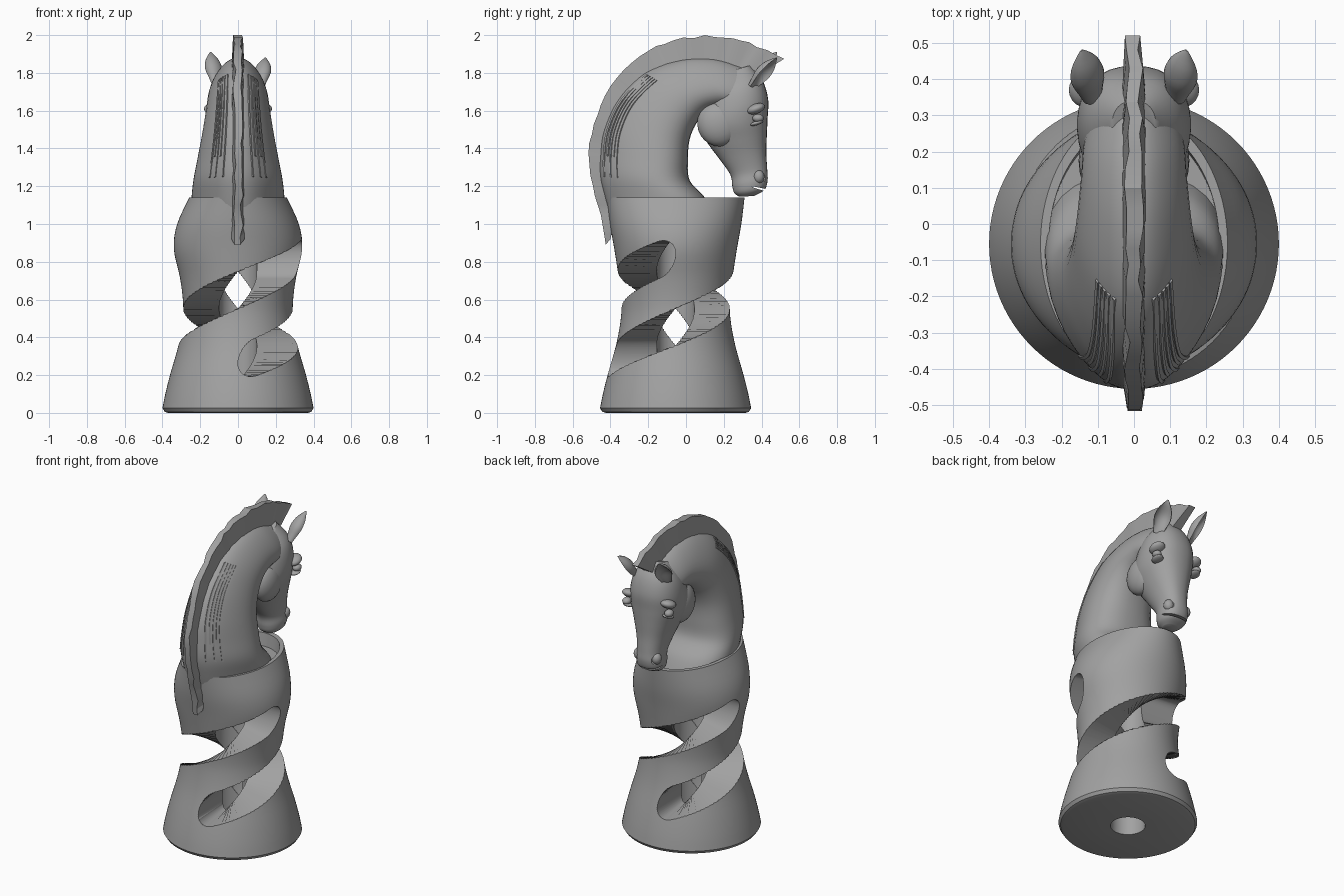
import bpy, bmesh, math, random
from mathutils import Vector, Matrix

random.seed(4)
cube = bpy.data.objects.get("Cube")
if cube:
    bpy.data.objects.remove(cube)

CY = -0.055          # y of the base axis
grey = bpy.data.materials.new("stone_grey")
grey.use_nodes = True
COLOR = (0.36, 0.36, 0.36, 1)
grey.diffuse_color = COLOR
grey.node_tree.nodes["Principled BSDF"].inputs["Base Color"].default_value = COLOR


def smooth_path(points, steps):
    """Catmull-Rom interpolation through tuples of any length."""
    pts = [Vector(p) for p in points]
    out = []
    for i in range(len(pts) - 1):
        p0, p1 = pts[max(i - 1, 0)], pts[i]
        p2, p3 = pts[i + 1], pts[min(i + 2, len(pts) - 1)]
        for s in range(steps):
            t = s / steps
            out.append(0.5 * (2 * p1 + (p2 - p0) * t + (2 * p0 - 5 * p1 + 4 * p2 - p3) * t ** 2
                              + (3 * p1 - p0 - 3 * p2 + p3) * t ** 3))
    return out + [pts[-1]]


def finish(name, bm, angle=35):
    bmesh.ops.recalc_face_normals(bm, faces=bm.faces)
    mesh = bpy.data.meshes.new(name)
    bm.to_mesh(mesh)
    bm.free()
    obj = bpy.data.objects.new(name, mesh)
    bpy.context.collection.objects.link(obj)
    mesh.materials.append(grey)
    shade(obj, angle)
    return obj


def shade(obj, angle):
    bpy.ops.object.select_all(action="DESELECT")
    obj.select_set(True)
    bpy.context.view_layer.objects.active = obj
    bpy.ops.object.shade_smooth_by_angle(angle=math.radians(angle))


def loft(name, rings, closed=False, angle=35):
    """Skin a list of equal point loops; cap the ends or join them."""
    bm = bmesh.new()
    loops = [[bm.verts.new(p) for p in ring] for ring in rings]
    n = len(loops[0])
    pairs = list(zip(loops, loops[1:])) + ([(loops[-1], loops[0])] if closed else [])
    for a, b in pairs:
        for i in range(n):
            j = (i + 1) % n
            bm.faces.new((a[i], a[j], b[j], b[i]))
    if not closed:
        bm.faces.new(loops[0])
        bm.faces.new(loops[-1])
    return finish(name, bm, angle)


def cut(obj, cutter):
    mod = obj.modifiers.new("cut", "BOOLEAN")
    mod.operation, mod.solver, mod.object = "DIFFERENCE", "EXACT", cutter
    bpy.context.view_layer.objects.active = obj
    bpy.ops.object.modifier_apply(modifier=mod.name)
    bpy.data.objects.remove(cutter)


def ellipse(rx, ry, z, n=96):
    return [(rx * math.sin(k * math.tau / n), CY - ry * math.cos(k * math.tau / n), z)
            for k in range(n)]


def body_section(sections, steps, taper, n=36):
    """Rings from (back y, back z, front y, front z, half width) stations."""
    rings = []
    for by, bz, fy, fz, w in smooth_path(sections, steps):
        ring = []
        for k in range(n):
            a = k * math.tau / n
            c, s = math.cos(a), math.sin(a)
            x = w * math.copysign(abs(s) ** 0.85, s) * (1 + taper * c)
            ring.append((x, (by + fy) / 2 + (fy - by) / 2 * c, (bz + fz) / 2 + (fz - bz) / 2 * c))
        rings.append(ring)
    return rings


def blob(name, center, scale, tilt=(0, 0, 0)):
    bm = bmesh.new()
    bmesh.ops.create_uvsphere(bm, u_segments=20, v_segments=12, radius=1)
    rot = Matrix.Rotation(tilt[2], 4, "Z") @ Matrix.Rotation(tilt[1], 4, "Y") @ Matrix.Rotation(tilt[0], 4, "X")
    bm.transform(Matrix.Translation(center) @ rot @ Matrix.Diagonal((*scale, 1)))
    return finish(name, bm, 60)


# Pedestal: flared shell, round at the foot and oval at the rim, with a bore
outline = [(0.4, 0.4, 0.025), (0.385, 0.385, 0.1), (0.36, 0.36, 0.2), (0.315, 0.315, 0.36),
           (0.292, 0.29, 0.5), (0.292, 0.288, 0.6), (0.308, 0.302, 0.72), (0.34, 0.325, 0.87),
           (0.322, 0.348, 1.0), (0.258, 0.365, 1.14)]
rings = [ellipse(0.1, 0.1, 0), ellipse(0.37, 0.37, 0), ellipse(0.388, 0.388, 0.006)]
rings += [ellipse(*p) for p in smooth_path(outline, 4)]
rings += [ellipse(0.235, 0.335, 1.14), ellipse(0.235, 0.325, 1.06), ellipse(0.1, 0.1, 1.06)]
pedestal = loft("pedestal", rings, closed=True)

# Two opposite spiral slots with rounded ends
for start in (0, math.pi):
    sweep, cap, steps = math.pi * 1.5, 0.28, 72
    rings = []
    for i in range(steps + 1):
        u = 0.5 - 0.5 * math.cos(math.pi * i / steps)
        t = sweep * u
        edge = min(t, sweep - t)
        h = 0.096 * math.sqrt(max(1 - max(1 - edge / cap, 0) ** 2, 0.001))
        z = 0.26 + 0.39 * t / math.pi
        dx, dy = math.sin(t + start), -math.cos(t + start)
        rings.append([(r * dx, CY + r * dy, z + s * h)
                      for r, s in ((0.05, -1), (0.6, -1), (0.6, 1), (0.05, 1))])
    cut(pedestal, loft("slot_cutter", rings))
shade(pedestal, 35)

# Arched neck
neck = [(-0.4, 1.04, 0.15, 1.04, 0.235), (-0.43, 1.14, 0.1, 1.14, 0.235),
        (-0.455, 1.25, 0.02, 1.23, 0.225), (-0.455, 1.36, 0.01, 1.34, 0.205),
        (-0.435, 1.5, 0.02, 1.45, 0.183), (-0.36, 1.66, 0.06, 1.54, 0.165),
        (-0.22, 1.8, 0.12, 1.6, 0.152), (-0.03, 1.87, 0.2, 1.62, 0.14),
        (0.15, 1.875, 0.28, 1.61, 0.13), (0.3, 1.83, 0.35, 1.64, 0.1)]
loft("neck", body_section(neck, 5, 0.3))

# Bowed head, from the poll down to the muzzle
head = [(0.2, 1.8, 0.34, 1.84, 0.06), (0.13, 1.7, 0.405, 1.76, 0.13),
        (0.09, 1.61, 0.435, 1.66, 0.155), (0.07, 1.51, 0.432, 1.56, 0.152),
        (0.12, 1.42, 0.428, 1.47, 0.125), (0.18, 1.34, 0.425, 1.38, 0.098),
        (0.235, 1.26, 0.43, 1.29, 0.08), (0.245, 1.2, 0.432, 1.23, 0.084),
        (0.255, 1.165, 0.415, 1.18, 0.075), (0.28, 1.145, 0.36, 1.148, 0.045)]
head_obj = loft("head", body_section(head, 5, 0.08), angle=50)

# Mouth line and nostril hollows
cut(head_obj, blob("mouth_cutter", (0, 0.4, 1.185), (0.12, 0.075, 0.006), (-0.25, 0, 0)))
for side in (-1, 1):
    cut(head_obj, blob("nostril_cutter", (side * 0.07, 0.415, 1.245), (0.022, 0.014, 0.026)))
shade(head_obj, 50)

# Paired face details and ears
for side, label in ((-1, "right"), (1, "left")):
    blob(label + "_cheek", (side * 0.085, 0.175, 1.53), (0.068, 0.115, 0.12), (0.3, 0, 0))
    blob(label + "_brow", (side * 0.135, 0.37, 1.61), (0.045, 0.05, 0.026), (0.35, 0, 0))
    blob(label + "_eye", (side * 0.148, 0.382, 1.56), (0.026, 0.03, 0.022))
    blob(label + "_lower_lid", (side * 0.138, 0.375, 1.535), (0.034, 0.036, 0.012), (0.3, 0, 0))
    blob(label + "_nostril_rim", (side * 0.062, 0.385, 1.25), (0.03, 0.03, 0.036))
    drop = 0.03 if side > 0 else 0
    base = Vector((side * 0.115, 0.35, 1.74 - drop / 2))
    tip = Vector((side * 0.145, 0.48, 1.91 - drop))
    axis = (tip - base).normalized()
    facing = Vector((side * 0.6, 0.7, -0.45))
    facing = (facing - axis * facing.dot(axis)).normalized()
    across = axis.cross(facing)
    rings = []
    for u, w in smooth_path([(0, 0.028), (0.2, 0.038), (0.45, 0.05), (0.7, 0.041), (0.9, 0.018), (1, 0.003)], 3):
        ring = []
        for k in range(20):
            a = k * math.tau / 20
            c, s = math.cos(a), math.sin(a)
            # The front of the ear folds inward to a hollow
            depth = c * 0.8 if c < 0.3 else 0.24 - (c - 0.3) * 0.9 * math.sin(math.pi * u)
            ring.append(base.lerp(tip, u) + across * w * s + facing * w * depth)
        rings.append(ring)
    loft(label + "_ear", rings, angle=50)

# Upright mane with a ragged edge: (outer y, outer z, inner y, inner z)
mane = [(-0.425, 0.89, -0.4, 0.92), (-0.455, 1.05, -0.38, 1.05), (-0.497, 1.2, -0.41, 1.2),
        (-0.52, 1.37, -0.42, 1.36), (-0.49, 1.53, -0.39, 1.5), (-0.43, 1.68, -0.33, 1.62),
        (-0.33, 1.82, -0.23, 1.72), (-0.2, 1.92, -0.13, 1.79), (-0.07, 1.975, -0.02, 1.82),
        (0.1, 2.0, 0.1, 1.83), (0.25, 1.985, 0.2, 1.82), (0.38, 1.945, 0.28, 1.79),
        (0.52, 1.875, 0.34, 1.76)]
rings = []
for i, (oy, oz, iy, iz) in enumerate(smooth_path(mane, 3)):
    pull = random.uniform(0, 0.07) if 0 < i < 36 else 0
    oy, oz = oy + (iy - oy) * pull, oz + (iz - oz) * pull
    sway, w = random.uniform(-0.006, 0.006), random.uniform(0.015, 0.024)
    rings.append([(-0.034, iy, iz), (sway - w, oy, oz), (sway + w, oy, oz), (0.034, iy, iz)])
loft("mane", rings, angle=20)

# Locks of hair lying along both sides of the neck
for side in (-1, 1):
    for k in range(5):
        rings = []
        spread = 0.05 + 0.035 * k
        for by, bz, fy, fz, w in smooth_path(neck[2 + k % 2:7], 4):
            c = -1 + 2 * spread
            s = math.sqrt(1 - c * c)
            p = Vector((side * w * s ** 0.85 * (1 + 0.3 * c), by + (fy - by) * spread, bz + (fz - bz) * spread))
            rings.append([p + Vector(d) for d in ((side * 0.006, 0, 0), (0, 0.008, -0.004), (-side * 0.01, 0, 0), (0, -0.008, 0.004))])
        loft("mane_lock", rings)
